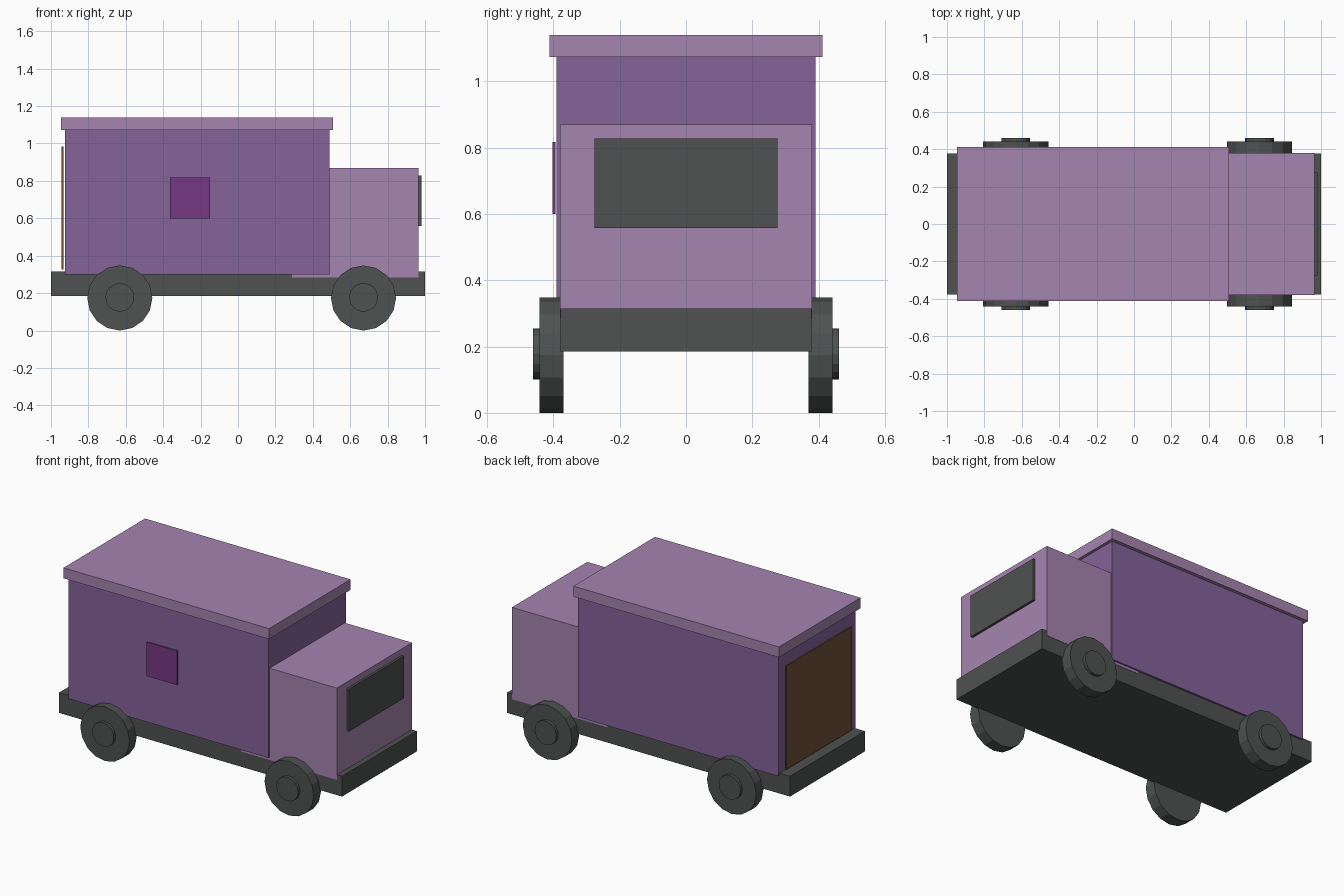
import bpy
import math

cube = bpy.data.objects.get("Cube")
if cube:
    bpy.data.objects.remove(cube, do_unlink=True)


def material(name, srgb):
    """Flat material from an sRGB colour, stored as linear values."""
    linear = [((c / 255 + 0.055) / 1.055) ** 2.4 for c in srgb]
    mat = bpy.data.materials.new(name)
    mat.use_nodes = True
    mat.diffuse_color = (*linear, 1)
    bsdf = next(n for n in mat.node_tree.nodes if n.type == 'BSDF_PRINCIPLED')
    bsdf.inputs["Base Color"].default_value = (*linear, 1)
    return mat


LILAC = material("lilac", (165, 133, 176))
PURPLE = material("purple", (133, 99, 154))
PLUM = material("plum", (118, 57, 130))
GREY = material("dark grey", (78, 82, 81))
BROWN = material("brown", (113, 81, 58))


def box(name, x, y, z, mat):
    """Box spanning the given (low, high) ranges."""
    centre = [(a + b) / 2 for a, b in (x, y, z)]
    bpy.ops.mesh.primitive_cube_add(size=1, location=centre)
    obj = bpy.context.object
    obj.name = name
    obj.scale = [b - a for a, b in (x, y, z)]
    bpy.ops.object.transform_apply(location=False, rotation=False, scale=True)
    obj.data.materials.append(mat)


def disc(name, x, z, radius, y, mat):
    """Sixteen-sided disc with its axis along y."""
    bpy.ops.mesh.primitive_cylinder_add(
        vertices=16, radius=radius, depth=abs(y[1] - y[0]),
        location=(x, (y[0] + y[1]) / 2, z), rotation=(math.pi / 2, 0, 0))
    obj = bpy.context.object
    obj.name = name
    obj.data.materials.append(mat)


# Body
box("chassis", (-1, 1), (-0.378, 0.378), (0.185, 0.315), GREY)
box("cab", (0.29, 0.965), (-0.38, 0.38), (0.283, 0.87), LILAC)
box("cargo_box", (-0.926, 0.49), (-0.39, 0.39), (0.30, 1.073), PURPLE)
box("roof", (-0.946, 0.508), (-0.412, 0.412), (1.073, 1.14), LILAC)

# Windscreen, rear door and the single side panel
box("windscreen", (0.96, 0.98), (-0.276, 0.276), (0.558, 0.828), GREY)
box("rear_door", (-0.943, -0.934), (-0.33, 0.33), (0.325, 0.985), BROWN)
box("side_panel", (-0.364, -0.15), (-0.403, -0.394), (0.60, 0.817), PLUM)

# Wheels and hubs
RADIUS = 0.174
for end, x in (("rear", -0.632), ("front", 0.671)):
    for side, s in (("right", -1), ("left", 1)):
        disc(f"{end}_{side}_wheel", x, RADIUS, RADIUS, (s * 0.369, s * 0.442), GREY)
        disc(f"{end}_{side}_hub", x, RADIUS + 0.003, 0.077, (s * 0.43, s * 0.461), GREY)
